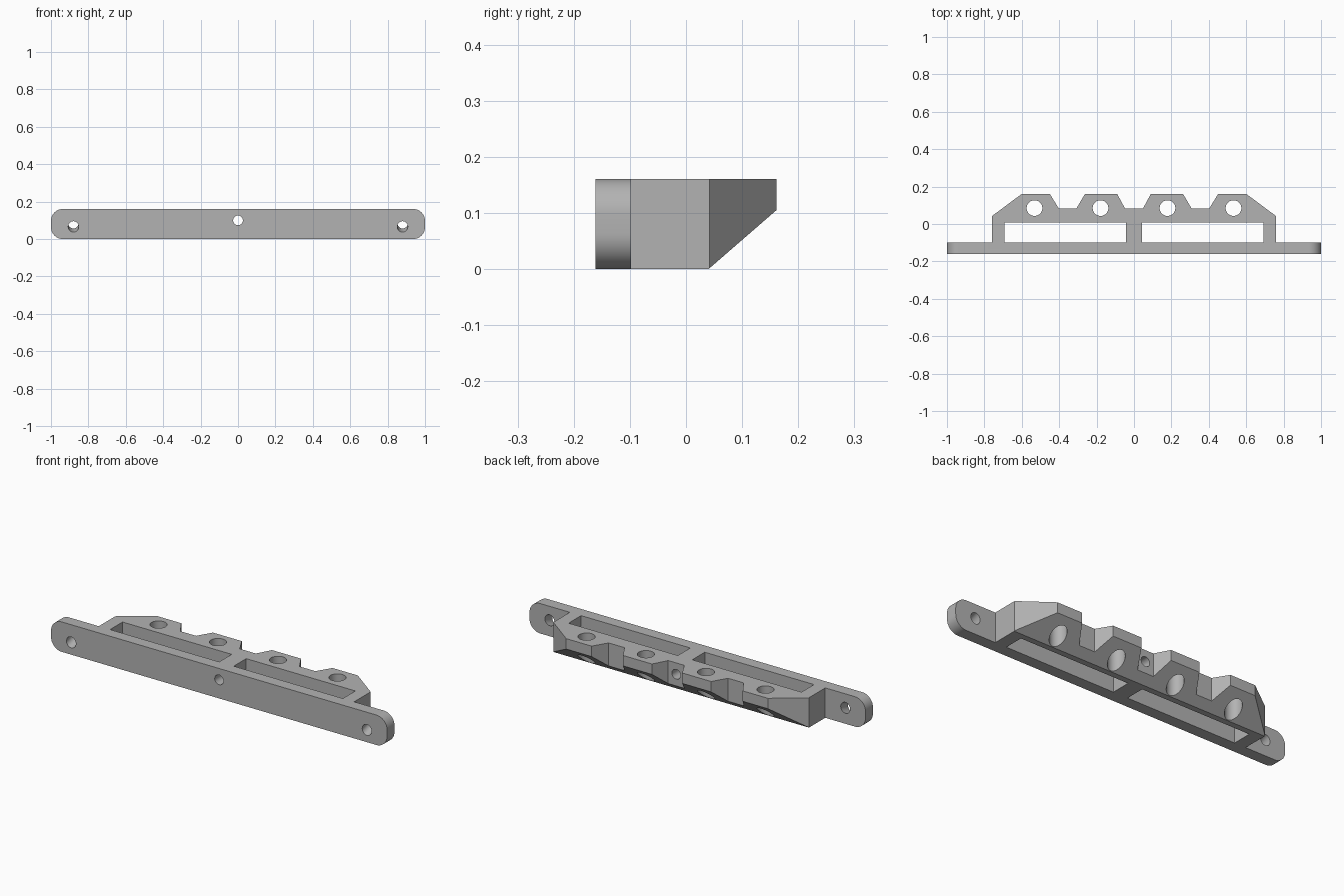
import bpy, bmesh, math
from mathutils import Vector, Matrix

if "Cube" in bpy.data.objects:
    bpy.data.objects.remove(bpy.data.objects["Cube"])

H = 0.161            # height
BACK, FRONT = 0.161, -0.161
PLATE_BACK = -0.098

grey = bpy.data.materials.new("grey plastic")
grey.diffuse_color = (0.45, 0.45, 0.45, 1)
grey.use_nodes = True
grey.node_tree.nodes["Principled BSDF"].inputs["Base Color"].default_value = grey.diffuse_color


def make_object(name, bm):
    bmesh.ops.recalc_face_normals(bm, faces=bm.faces)
    mesh = bpy.data.meshes.new(name)
    bm.to_mesh(mesh)
    bm.free()
    mesh.materials.append(grey)
    obj = bpy.data.objects.new(name, mesh)
    bpy.context.collection.objects.link(obj)
    return obj


def prism(points, direction):
    """Extrude a closed outline along a direction."""
    bm = bmesh.new()
    face = bm.faces.new([bm.verts.new(p) for p in points])
    ext = bmesh.ops.extrude_face_region(bm, geom=[face], use_keep_orig=True)
    verts = [g for g in ext["geom"] if isinstance(g, bmesh.types.BMVert)]
    bmesh.ops.translate(bm, verts=verts, vec=direction)
    return bm


def rod(name, start, end, radius):
    """Round cutter between two points."""
    a, b = Vector(start), Vector(end)
    bm = bmesh.new()
    turn = Vector((0, 0, 1)).rotation_difference(b - a).to_matrix().to_4x4()
    bmesh.ops.create_cone(bm, cap_ends=True, segments=48, radius1=radius, radius2=radius,
                          depth=(b - a).length, matrix=Matrix.Translation((a + b) / 2) @ turn)
    return make_object(name, bm)


def box(name, lo, hi):
    x0, y0, z0 = lo
    x1, y1, z1 = hi
    return make_object(name, prism([(x0, y0, z0), (x1, y0, z0), (x1, y1, z0), (x0, y1, z0)],
                                   (0, 0, z1 - z0)))


def combine(target, tool, operation):
    mod = target.modifiers.new(operation, 'BOOLEAN')
    mod.operation, mod.solver, mod.object = operation, 'EXACT', tool
    bpy.context.view_layer.objects.active = target
    bpy.ops.object.modifier_apply(modifier=mod.name)
    bpy.data.objects.remove(tool, do_unlink=True)


# Mounting plate with rounded ends
r = 0.064
outline = []
for cx, cz, start in ((1 - r, r, -90), (1 - r, H - r, 0), (r - 1, H - r, 90), (r - 1, r, 180)):
    for i in range(13):
        a = math.radians(start + i * 7.5)
        outline.append((cx + r * math.cos(a), FRONT, cz + r * math.sin(a)))
bracket = make_object("holder_bracket", prism(outline, (0, PLATE_BACK - FRONT, 0)))

# Toothed holder body, mirrored half outline, with sloped underside
half = [(0.048, 0.083), (0.09, BACK), (0.262, BACK), (0.308, 0.083), (0.402, 0.083),
        (0.45, BACK), (0.6, BACK), (0.76, 0.042), (0.76, -0.13)]
points = [(x, y, 0) for x, y in half] + [(-x, y, 0) for x, y in reversed(half)]
bm = prism(points, (0, 0, H))
slope = Vector((0, 0.105, -(BACK - 0.04)))
cut = bmesh.ops.bisect_plane(bm, geom=bm.verts[:] + bm.edges[:] + bm.faces[:], dist=1e-6,
                             plane_co=(0, 0.04, 0), plane_no=slope, clear_outer=True)
bmesh.ops.holes_fill(bm, edges=[e for e in bm.edges if e.is_boundary], sides=0)
combine(bracket, make_object("holder_body", bm), 'UNION')

for s in (-1, 1):
    # Long slots behind the plate
    x0, x1 = sorted((s * 0.043, s * 0.693))
    combine(bracket, box("slot", (x0, PLATE_BACK, -0.1), (x1, 0.008, 0.3)), 'DIFFERENCE')
    # Vertical tool holes
    for x in (0.179, 0.532):
        combine(bracket, rod("tool_hole", (s * x, 0.085, -0.1), (s * x, 0.085, 0.3), 0.042),
                'DIFFERENCE')
    # Tilted screw holes in the plate ends
    combine(bracket, rod("screw_hole", (s * 0.88, -0.224, 0.046), (s * 0.88, -0.035, 0.106), 0.028),
            'DIFFERENCE')
# Centre hole running front to back
combine(bracket, rod("centre_hole", (0, -0.3, 0.1), (0, 0.3, 0.1), 0.026), 'DIFFERENCE')

bpy.ops.object.select_all(action='DESELECT')
bracket.select_set(True)
bpy.context.view_layer.objects.active = bracket
bpy.ops.object.shade_smooth_by_angle(angle=math.radians(25))
